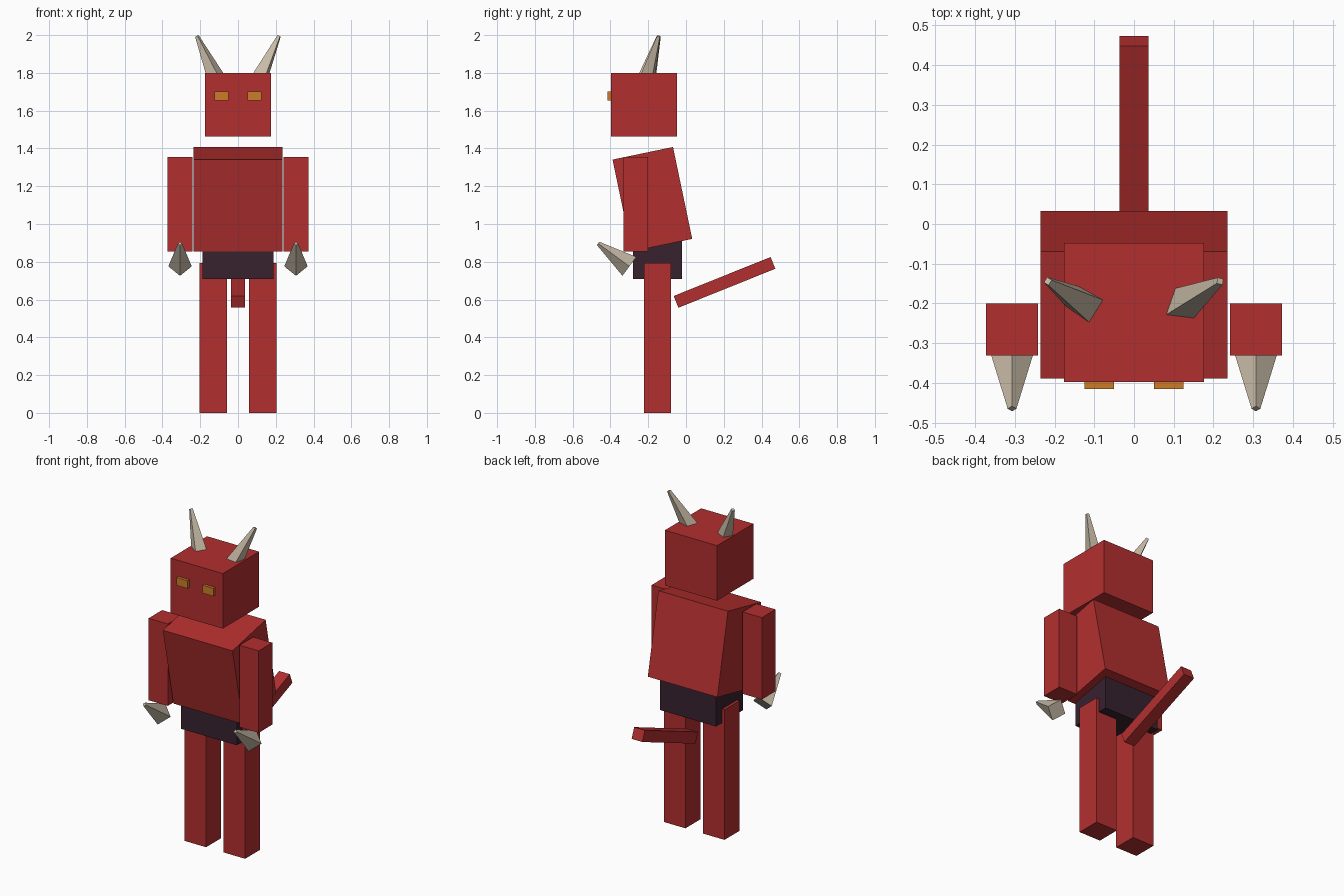
import bpy, math
from mathutils import Vector

if "Cube" in bpy.data.objects:
    bpy.data.objects.remove(bpy.data.objects["Cube"])


def material(name, rgb):
    m = bpy.data.materials.new(name)
    m.diffuse_color = (*rgb, 1)
    m.use_nodes = True
    m.node_tree.nodes["Principled BSDF"].inputs["Base Color"].default_value = m.diffuse_color
    return m


RED = material("red_skin", (0.45, 0.028, 0.028))
DARK = material("dark_cloth", (0.038, 0.016, 0.028))
BONE = material("bone", (0.57, 0.49, 0.38))
AMBER = material("amber_eye", (0.60, 0.20, 0.022))


def add_mesh(name, verts, faces, mat):
    me = bpy.data.meshes.new(name)
    me.from_pydata(verts, [], faces)
    me.materials.append(mat)
    ob = bpy.data.objects.new(name, me)
    bpy.context.collection.objects.link(ob)
    return ob


def box(name, centre, size, mat, tilt=0.0):
    """Box with a tilt in degrees about the x axis."""
    bpy.ops.mesh.primitive_cube_add(size=1, location=centre,
                                    rotation=(math.radians(tilt), 0, 0))
    ob = bpy.context.object
    ob.name = name
    ob.scale = size
    ob.data.materials.append(mat)
    return ob


def spike(name, tip, direction, length, r_base, r_tip, roll=0):
    """Four-sided tapered spike; roll 0 puts one edge on its upper side."""
    d = Vector(direction).normalized()
    tip = Vector(tip)
    side = d.cross(Vector((0, 0, 1))).normalized()
    up = side.cross(d)
    verts = []
    for centre, r in ((tip - d * length, r_base), (tip, r_tip)):
        for i in range(4):
            a = math.radians(roll + 90 * i)
            verts.append(centre + r * (up * math.cos(a) - side * math.sin(a)))
    faces = [(i, (i + 1) % 4, (i + 1) % 4 + 4, i + 4) for i in range(4)]
    faces += [(3, 2, 1, 0), (4, 5, 6, 7)]
    return add_mesh(name, verts, faces, BONE)


# Head, leaning torso, hips and raised tail
box("head", (0, -0.223, 1.632), (0.352, 0.35, 0.336), RED)
box("torso", (0, -0.178, 1.131), (0.47, 0.327, 0.497), RED, 11.8)
box("hips", (0, -0.15, 0.83), (0.376, 0.26, 0.24), DARK)
box("tail", (0, 0.204, 0.691), (0.072, 0.553, 0.067), RED, 21.9)

# Paired parts
for s, label in ((-1, "left"), (1, "right")):
    box(f"{label}_eye", (s * 0.0875, -0.405, 1.678), (0.074, 0.02, 0.048), AMBER)
    box(f"{label}_arm", (s * 0.307, -0.266, 1.105), (0.13, 0.131, 0.5), RED)
    box(f"{label}_leg", (s * 0.132, -0.151, 0.397), (0.146, 0.145, 0.794), RED)
    spike(f"{label}_claw", (s * 0.307, -0.465, 0.897), (0, -0.165, 0.121),
          0.205, 0.062, 0.011)
    # One horn is turned by half a side
    spike(f"{label}_horn", (s * 0.217, -0.144, 1.994), (s * 0.092, 0.057, 0.2),
          0.26, 0.05, 0.011, 45 if s < 0 else 0)
